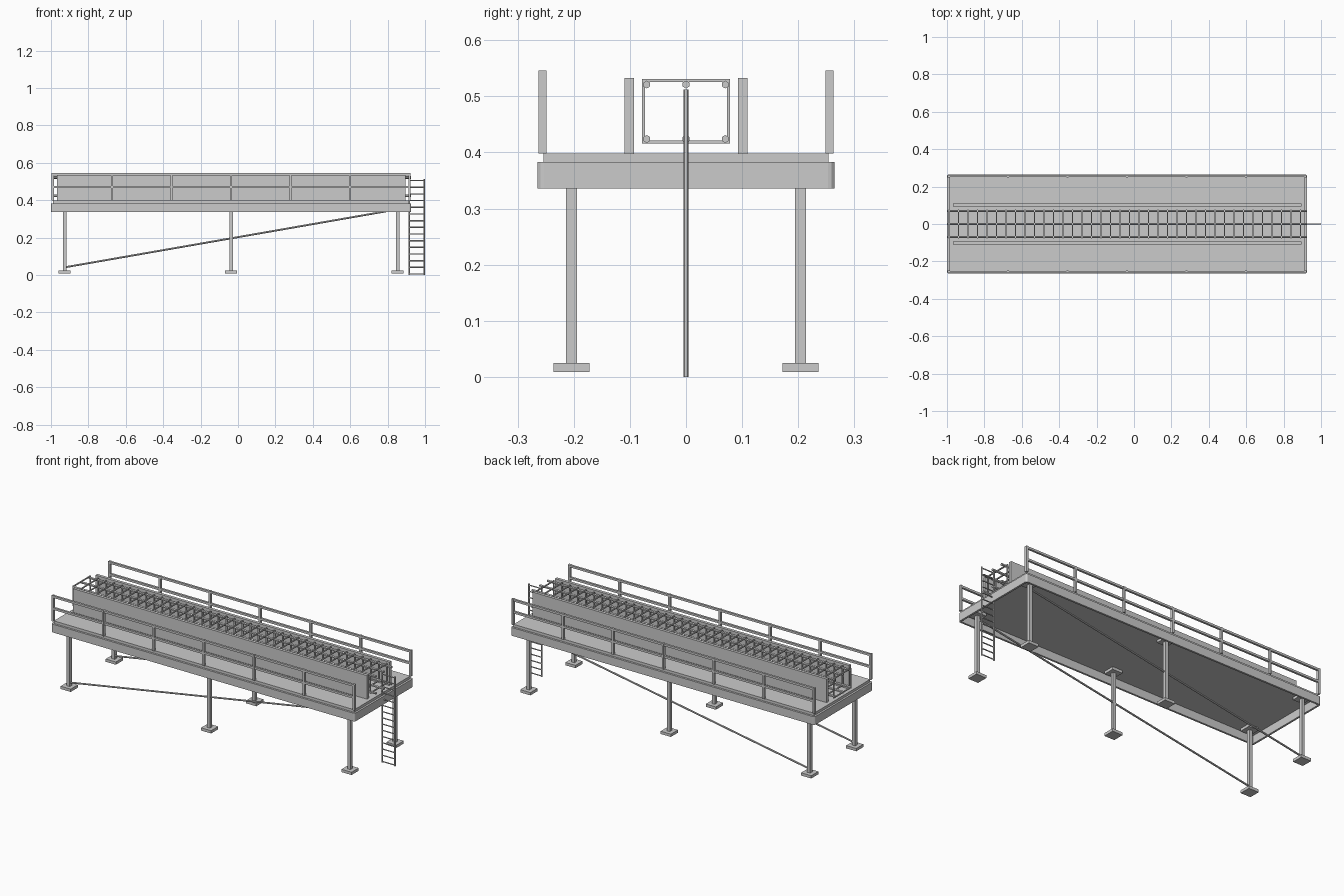
import bpy, bmesh, math
from mathutils import Vector

if "Cube" in bpy.data.objects:
    bpy.data.objects.remove(bpy.data.objects["Cube"])

CX = -0.037      # middle of the platform in x
HALF = 0.963     # half length of the platform


def finish(bm, name):
    bmesh.ops.recalc_face_normals(bm, faces=bm.faces)
    me = bpy.data.meshes.new(name)
    bm.to_mesh(me)
    bm.free()
    ob = bpy.data.objects.new(name, me)
    bpy.context.collection.objects.link(ob)
    return ob


def box(bm, x0, x1, y0, y1, z0, z1):
    vs = bmesh.ops.create_cube(bm, size=1)['verts']
    for v in vs:
        v.co = Vector(((x0 + x1) / 2 + v.co.x * (x1 - x0),
                       (y0 + y1) / 2 + v.co.y * (y1 - y0),
                       (z0 + z1) / 2 + v.co.z * (z1 - z0)))


def rod(bm, a, b, r, sides=6):
    a, b = Vector(a), Vector(b)
    d = b - a
    vs = bmesh.ops.create_cone(bm, cap_ends=True, segments=sides, radius1=r,
                               radius2=r, depth=d.length)['verts']
    q = d.to_track_quat('Z', 'Y')
    for v in vs:
        v.co = (a + b) / 2 + q @ v.co


def outline(hx, hy, c):
    # rectangle with rounded corners
    pts = []
    for i, (sx, sy) in enumerate([(1, 1), (-1, 1), (-1, -1), (1, -1)]):
        for k in range(4):
            t = math.radians(90 * i + 30 * k)
            pts.append((CX + sx * (hx - c) + c * math.cos(t), sy * (hy - c) + c * math.sin(t)))
    return pts


# edge frame: a thin rim running round the deck
bm = bmesh.new()
rings = []
for inset, z in [(0, 0.336), (0, 0.383), (0.011, 0.383), (0.011, 0.336)]:
    pts = outline(HALF - inset, 0.265 - inset, 0.012 - inset)
    rings.append([bm.verts.new((x, y, z)) for x, y in pts])
n = len(rings[0])
for j in range(4):
    for i in range(n):
        a, b = rings[j], rings[(j + 1) % 4]
        bm.faces.new((a[i], a[(i + 1) % n], b[(i + 1) % n], b[i]))
finish(bm, "edge_frame")

# deck plate
bm = bmesh.new()
box(bm, CX - HALF + 0.011, CX + HALF - 0.011, -0.254, 0.254, 0.382, 0.398)
finish(bm, "deck")

# parts on both long sides
for s, side in ((-1, "front"), (1, "back")):
    # support legs with foot and head plates
    for i, x in enumerate((CX - 0.89, CX, CX + 0.89)):
        y = s * 0.204
        bm = bmesh.new()
        box(bm, x - 0.0095, x + 0.0095, y - 0.0095, y + 0.0095, 0.02, 0.375)
        box(bm, x - 0.032, x + 0.032, y - 0.032, y + 0.032, 0.009, 0.025)
        box(bm, x - 0.032, x + 0.032, y - 0.032, y + 0.032, 0.367, 0.383)
        finish(bm, f"{side}_leg_{i + 1}")

    # long diagonal brace
    bm = bmesh.new()
    rod(bm, (CX - 0.89, s * 0.2, 0.041), (CX + 0.89, s * 0.2, 0.351), 0.005, 8)
    finish(bm, f"{side}_brace")

    # guard rail
    bm = bmesh.new()
    y = s * 0.256
    for i in range(7):
        x = CX - 0.954 + i * 0.318
        box(bm, x - 0.006, x + 0.006, y - 0.007, y + 0.007, 0.398, 0.546)
    for z in (0.4705, 0.539):
        box(bm, CX - 0.96, CX + 0.96, y - 0.006, y + 0.006, z - 0.006, z + 0.006)
    finish(bm, f"{side}_guard_rail")

    # side panel
    bm = bmesh.new()
    y = s * 0.1015
    box(bm, CX - 0.932, CX + 0.932, y - 0.0085, y + 0.0085, 0.398, 0.533)
    finish(bm, f"{side}_side_panel")

# cage: lengthwise bars
bm = bmesh.new()
for y in (-0.07, 0, 0.07):
    for z in (0.424, 0.521):
        rod(bm, (CX - HALF + 0.003, y, z), (CX + HALF, y, z), 0.007)
finish(bm, "cage_long_bars")

# cage: hoops
bm = bmesh.new()
for i in range(38):
    x0 = -0.993 + i * 0.0508
    x1 = x0 + 0.007
    box(bm, x0, x1, -0.078, 0.078, 0.526, 0.531)
    box(bm, x0, x1, -0.078, 0.078, 0.416, 0.421)
    for s in (-1, 1):
        box(bm, x0, x1, s * 0.0755 - 0.0025, s * 0.0755 + 0.0025, 0.416, 0.53)
finish(bm, "cage_hoops")

# end ladder
bm = bmesh.new()
for x in (0.915, 0.995):
    rod(bm, (x, 0, 0), (x, 0, 0.512), 0.0045)
for i in range(15):
    z = 0.005 + i * 0.0357
    rod(bm, (0.915, 0, z), (0.995, 0, z), 0.0035)
finish(bm, "ladder")
